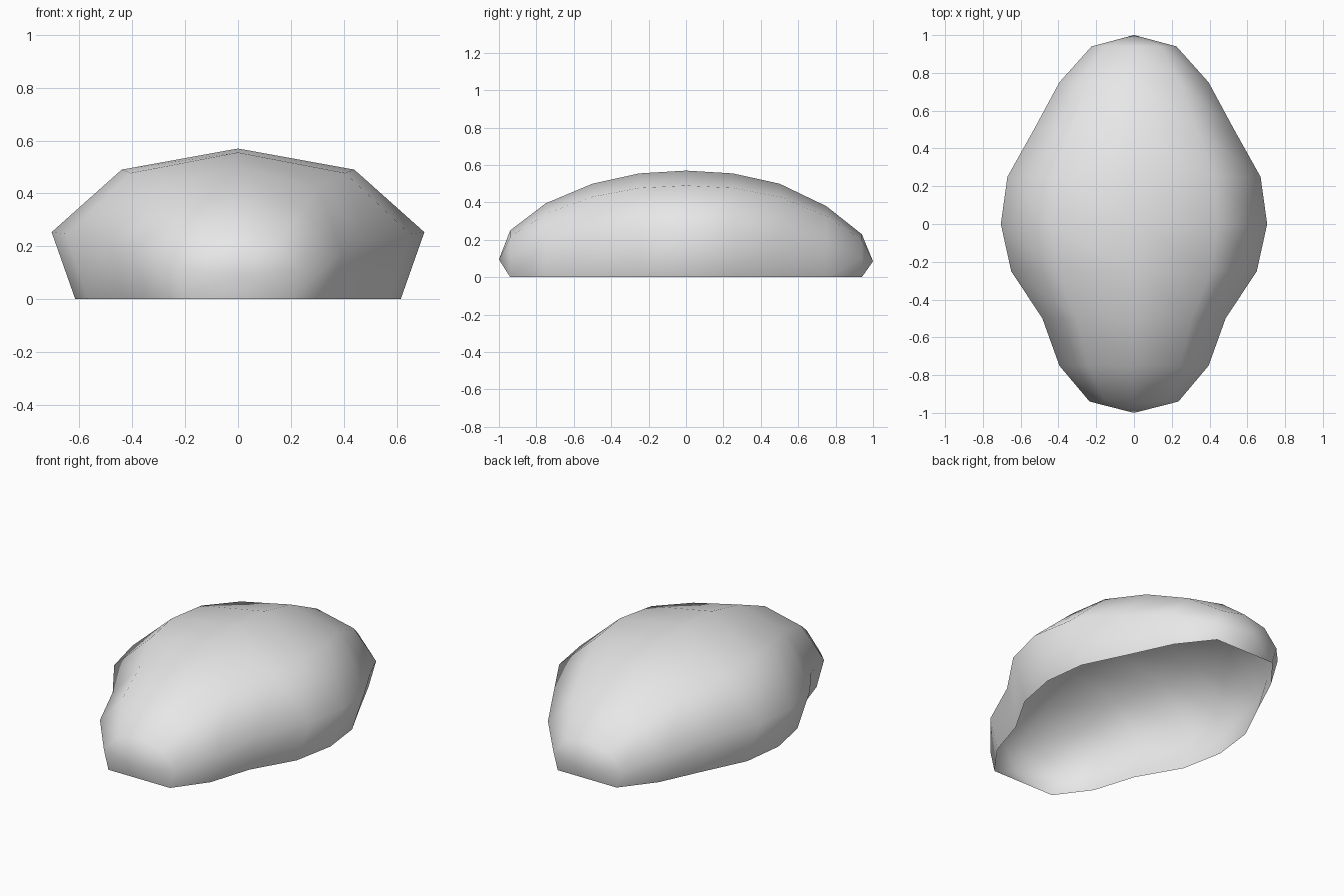
import bpy
import bmesh

cube = bpy.data.objects.get("Cube")
if cube:
    bpy.data.objects.remove(cube)

# One grey material
grey = bpy.data.materials.new("light_grey")
grey.use_nodes = True
colour = (0.8, 0.8, 0.8, 1)
grey.diffuse_color = colour
grey.node_tree.nodes["Principled BSDF"].inputs["Base Color"].default_value = colour

# Half cross-section from rim to crown, as fractions of half width and height
half = [(0.873, 0), (1, 0.445), (0.624, 0.86)]
section = half + [(0, 1)] + [(-x, z) for x, z in reversed(half)]

# Stations along the shell: y, half width, crown height
stations = [
    (-0.94, 0.235, 0.25), (-0.75, 0.395, 0.395), (-0.5, 0.485, 0.50),
    (-0.25, 0.65, 0.555), (0, 0.705, 0.57), (0.25, 0.67, 0.555),
    (0.5, 0.53, 0.50), (0.75, 0.395, 0.38), (0.94, 0.225, 0.23),
]

# Open shell: loft the sections, then fan each end to its tip
bm = bmesh.new()
rings = [[bm.verts.new((w * x, y, h * z)) for x, z in section]
         for y, w, h in stations]
for a, b in zip(rings, rings[1:]):
    for i in range(len(section) - 1):
        bm.faces.new((a[i], a[i + 1], b[i + 1], b[i]))
for ring, y, z in ((rings[0], -1, 0.095), (rings[-1], 1, 0.085)):
    tip = bm.verts.new((0, y, z))
    for i in range(len(ring)):
        bm.faces.new((ring[i], ring[(i + 1) % len(ring)], tip))
bmesh.ops.recalc_face_normals(bm, faces=bm.faces)
# Keep the outside of the shell facing outward
bm.faces.ensure_lookup_table()
crown = max(bm.faces, key=lambda f: f.calc_center_median().z)
crown.normal_update()
if crown.normal.z < 0:
    bmesh.ops.reverse_faces(bm, faces=bm.faces)
for face in bm.faces:
    face.smooth = True

mesh = bpy.data.meshes.new("shell")
bm.to_mesh(mesh)
bm.free()
mesh.materials.append(grey)
shell = bpy.data.objects.new("shell", mesh)
bpy.context.collection.objects.link(shell)
